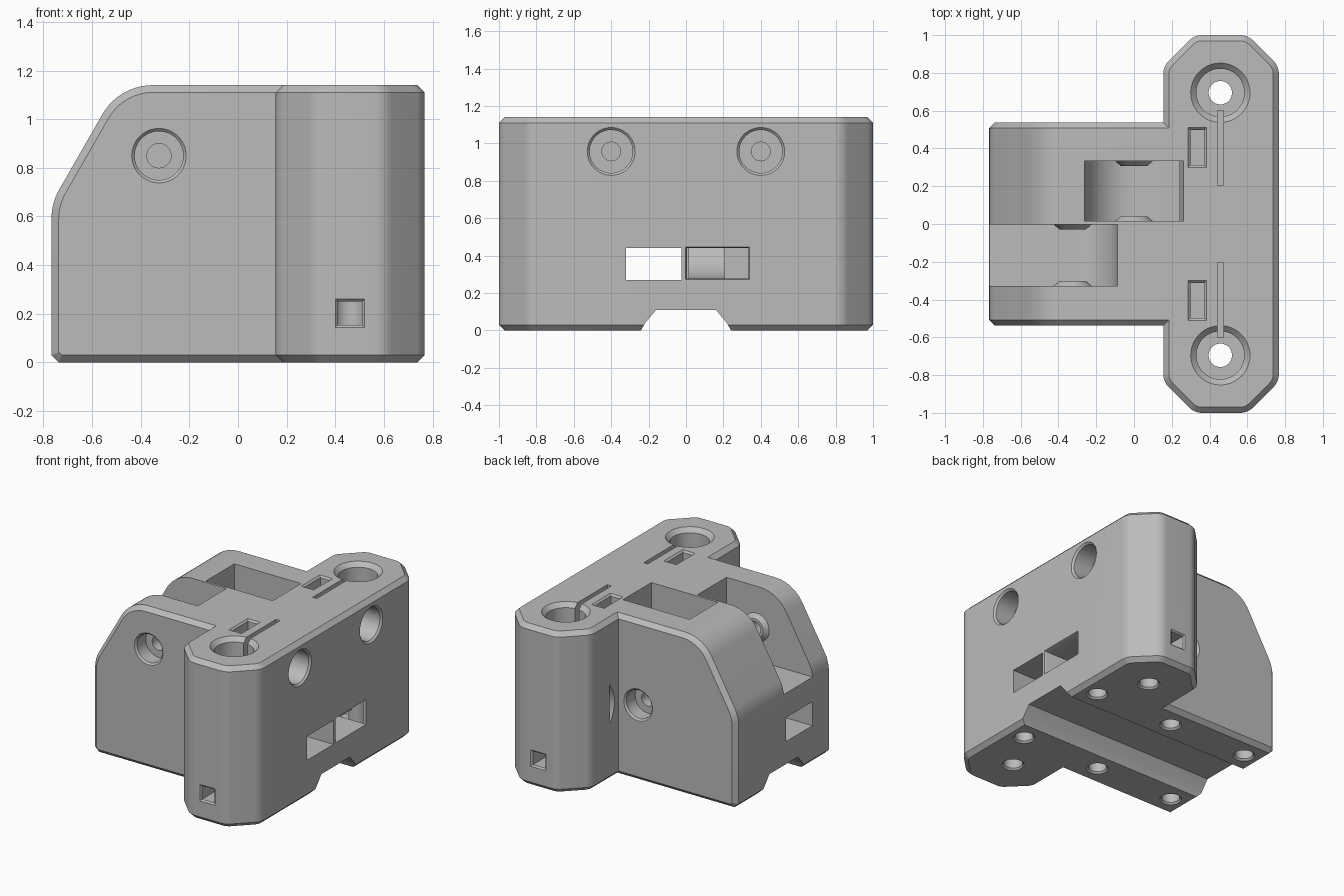
import bpy, bmesh, math
from mathutils import Vector

if "Cube" in bpy.data.objects:
    bpy.data.objects.remove(bpy.data.objects["Cube"], do_unlink=True)

grey = bpy.data.materials.new("plain grey plastic")
grey.use_nodes = True
grey.diffuse_color = (0.5, 0.5, 0.5, 1)
grey.node_tree.nodes["Principled BSDF"].inputs["Base Color"].default_value = (0.5, 0.5, 0.5, 1)

PLACE = {"x": lambda u, v, d: (d, u, v),
         "y": lambda u, v, d: (u, d, v),
         "z": lambda u, v, d: (u, v, d)}


def inset(outline, amount):
    """Mitred inward offset of a counter-clockwise outline."""
    result = []
    for i, p in enumerate(outline):
        a = (p - outline[i - 1]).normalized()
        b = (outline[(i + 1) % len(outline)] - p).normalized()
        na, nb = Vector((-a.y, a.x)), Vector((-b.y, b.x))
        result.append(p + (na + nb) * amount / (1 + na.dot(nb)))
    return result


def loft(name, outline, axis, layers):
    """Solid from one outline, stacked at (depth, inset) layers along an axis."""
    outline = [Vector(p) for p in outline]
    bm = bmesh.new()
    rings = [[bm.verts.new(PLACE[axis](p.x, p.y, d)) for p in inset(outline, s)]
             for d, s in layers]
    n = len(outline)
    for low, high in zip(rings, rings[1:]):
        for i in range(n):
            j = (i + 1) % n
            bm.faces.new((low[i], low[j], high[j], high[i]))
    bm.faces.new(rings[0])
    bm.faces.new(rings[-1])
    bmesh.ops.recalc_face_normals(bm, faces=bm.faces)
    mesh = bpy.data.meshes.new(name)
    bm.to_mesh(mesh)
    bm.free()
    mesh.materials.append(grey)
    obj = bpy.data.objects.new(name, mesh)
    bpy.context.collection.objects.link(obj)
    return obj


def arc(cx, cy, r, start=0, end=360, steps=48):
    full = end - start == 360
    angles = [math.radians(start + (end - start) * i / steps)
              for i in range(steps if full else steps + 1)]
    return [(cx + r * math.cos(a), cy + r * math.sin(a)) for a in angles]


def rect(u0, u1, v0, v1):
    return [(u0, v0), (u1, v0), (u1, v1), (u0, v1)]


def rounded(corners, steps=10):
    """Outline from (u, v, radius) corners."""
    result = []
    for i, (u, v, r) in enumerate(corners):
        p = Vector((u, v))
        if not r:
            result.append(p)
            continue
        a = (Vector(corners[i - 1][:2]) - p).normalized()
        b = (Vector(corners[(i + 1) % len(corners)][:2]) - p).normalized()
        half = a.angle(b) / 2
        centre = p + (a + b).normalized() * r / math.sin(half)
        s, e = p + a * r / math.tan(half) - centre, p + b * r / math.tan(half) - centre
        sweep = math.pi - 2 * half
        for k in range(steps + 1):
            t = k / steps
            result.append(centre + (s * math.sin((1 - t) * sweep) + e * math.sin(t * sweep)) / math.sin(sweep))
    return result


def combine(target, tool, operation="DIFFERENCE"):
    mod = target.modifiers.new("combine", "BOOLEAN")
    mod.operation, mod.solver, mod.object = operation, "EXACT", tool
    bpy.context.view_layer.objects.active = target
    bpy.ops.object.modifier_apply(modifier=mod.name)
    bpy.data.objects.remove(tool, do_unlink=True)


def cut(outline, axis, *layers):
    combine(body, loft("cutter", outline, axis, layers))


def bore(u, v, r, axis, face, into, depth, rim=0.02):
    """Round blind hole with a chamfered rim; into is the cutting direction."""
    flare = 0.1
    cut(arc(u, v, r), axis, (face - into * flare, -rim - flare), (face + into * rim, 0),
        (face + into * depth, 0))


TOP, EDGE = 1.14, 0.03

# Cross block with clipped corners
X0, X1, C, R = 0.155, 0.767, 0.165, 0.1
block = [(X0 + C, -1, R), (X1 - C, -1, R), (X1, C - 1, R), (X1, 1 - C, R),
         (X1 - C, 1, R), (X0 + C, 1, R), (X0, 1 - C, R), (X0, C - 1, R)]
body = loft("carriage_body", rounded(block), "z",
            [(0, EDGE), (EDGE, 0), (TOP - EDGE, 0), (TOP, EDGE)])

# Arm with sloped, rounded nose
arm = [(-0.767 + EDGE, 0, 0), (0.42, 0, 0), (0.42, TOP, 0), (-0.489, TOP, 0.24),
       (-0.767, 0.655, 0.24), (-0.767, EDGE, 0)]
W = 0.537
combine(body, loft("arm", rounded(arm), "y",
                   [(-W, EDGE), (EDGE - W, 0), (W - EDGE, 0), (W, EDGE)]), "UNION")

# Groove under the body
cut([(-0.27, -0.1), (0.27, -0.1), (0.24, 0), (0.222, 0.035), (0.16, 0.11),
     (-0.16, 0.11), (-0.222, 0.035), (-0.24, 0)], "x", (-1, 0), (1, 0))

# Pulley pockets and belt slots
AX, AZ, BX, BZ = 0, 0.54, -0.325, 0.85
cut(arc(AX, AZ, 0.262, 180, 360) + [(0.262, 1.3), (-0.262, 1.3)], "y", (0.015, 0), (0.333, 0))
cut(arc(BX, BZ, 0.237, 270, 360, 24) + [(BX + 0.237, 1.3), (-1, 1.3), (-1, BZ - 0.237)], "y",
    (-0.327, 0), (-0.003, 0))
cut(rect(0.005, 0.333, 0.278, 0.44), "x", (AX, 0), (0.75, 0), (0.9, -0.06))
cut(rect(-0.322, -0.025, 0.27, 0.44), "x", (-0.9, 0), (0.9, 0))

# Conical bosses beside each pulley
for x, z, y0, y1 in ((AX, AZ, 0.015, 0.333), (BX, BZ, -0.327, -0.003)):
    for wall, side in ((y0, 1), (y1, -1)):
        combine(body, loft("boss", arc(x, z, 0.1), "y",
                           [(wall - side * 0.01, 0), (wall, 0), (wall + side * 0.025, 0.03)]), "UNION")

# Pulley axle screws
for x, z, side in ((AX, AZ, 1), (BX, BZ, -1)):
    bore(x, z, 0.1, "y", side * W, -side, 0.11, 0.012)
    cut(arc(x, z, 0.05), "y", (side * 0.45, 0), (-side * 0.33, 0))

for side in (-1, 1):
    # Clamp screws and nut slots
    bore(side * 0.4, 0.957, 0.115, "x", X1, -1, 0.16, 0.013)
    cut(arc(side * 0.4, 0.957, 0.05), "x", (0.22, 0), (0.65, 0))
    slot = rect(0.298, 0.372, 0.312, 0.498) if side > 0 else rect(0.298, 0.372, -0.498, -0.312)
    cut(slot, "z", (0.84, 0), (TOP - 0.012, 0), (TOP + 0.1, -0.112))
    # Thin stress slits
    ends = sorted((side * 0.205, side * 0.6))
    cut(rect(0.443, 0.475, *ends), "z", (0.2, 0), (1.3, 0))
    # Corner mounting holes
    bore(0.457, side * 0.695, 0.127, "z", TOP, -1, 0.4, 0.03)
    bore(0.457, side * 0.695, 0.062, "z", 0, 1, 0.9, 0.012)
    # Square end sockets
    cut(rect(0.41, 0.51, 0.153, 0.25), "y", (side * 0.68, 0), (side * 0.99, 0), (side * 1.05, -0.06))
    # Blind holes in the underside
    for x in (-0.63, 0, 0.63):
        bore(x, side * 0.375, 0.06, "z", 0, 1, 0.22, 0.012)

bpy.ops.object.select_all(action="DESELECT")
body.select_set(True)
bpy.context.view_layer.objects.active = body
bpy.ops.object.shade_smooth_by_angle(angle=math.radians(25))
